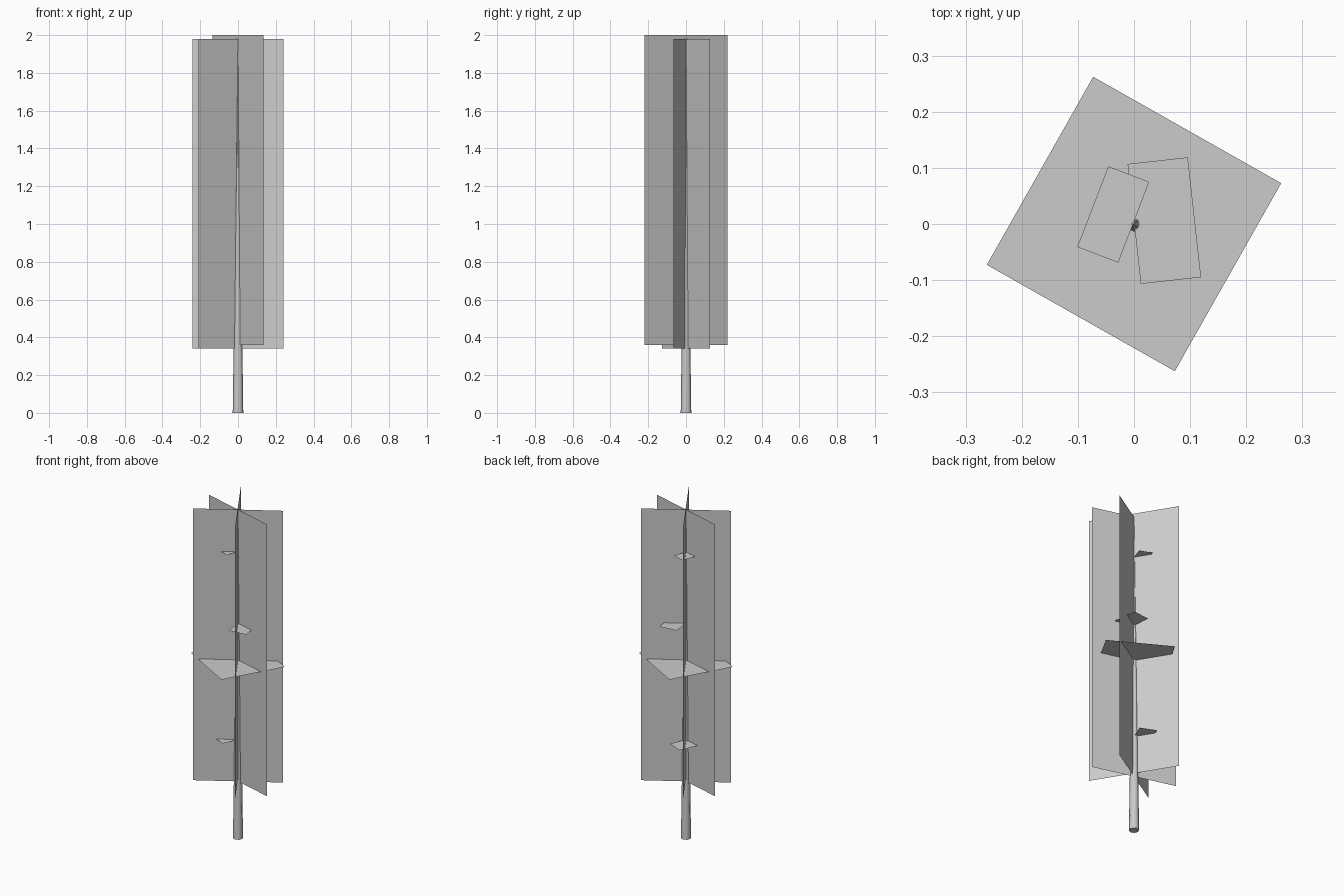
import bpy
import math
from mathutils import Vector

cube = bpy.data.objects.get("Cube")
if cube:
    bpy.data.objects.remove(cube, do_unlink=True)

grey = bpy.data.materials.new("plain grey")
grey.use_nodes = True
colour = (0.6, 0.6, 0.6, 1)
grey.diffuse_color = colour
grey.node_tree.nodes["Principled BSDF"].inputs["Base Color"].default_value = colour


def card(name, corners):
    """One flat quad."""
    mesh = bpy.data.meshes.new(name)
    mesh.from_pydata(corners, [], [range(len(corners))])
    mesh.materials.append(grey)
    obj = bpy.data.objects.new(name, mesh)
    bpy.context.collection.objects.link(obj)


def upright_card(name, x, y, bottom, top):
    """Vertical card through the trunk axis, ending at (x, y) and its opposite."""
    card(name, [(-x, -y, bottom), (x, y, bottom), (x, y, top), (-x, -y, top)])


def level_card(name, centre, z, width, length, degrees):
    """Horizontal card whose long side is turned from the x axis."""
    a = math.radians(degrees)
    along = Vector((math.cos(a), math.sin(a), 0)) * length / 2
    across = Vector((-math.sin(a), math.cos(a), 0)) * width / 2
    mid = Vector((*centre, z))
    card(name, [mid - along - across, mid + along - across,
                mid + along + across, mid - along + across])


# Crossed upright foliage cards
upright_card("foliage_card_a", 0.135, -0.22, 0.36, 2.0)
upright_card("foliage_card_b", 0.21, 0.128, 0.34, 1.98)
upright_card("foliage_card_c", 0.242, -0.067, 0.34, 1.98)

# Level branch cards, lowest first
level_card("branch_card_low", (-0.045, 0.022), 0.592, 0.10, 0.20, 67)
level_card("branch_card_wide", (0, 0), 1.073, 0.385, 0.385, 60.5)
level_card("branch_card_middle", (0.054, 0.006), 1.294, 0.108, 0.215, 96.3)
level_card("branch_card_high", (-0.037, 0.017), 1.725, 0.078, 0.154, 69)

# Tapering trunk
bpy.ops.mesh.primitive_cone_add(vertices=8, radius1=0.028, radius2=0.001,
                                depth=1.96, location=(0, 0, 0.98))
trunk = bpy.context.object
trunk.name = "trunk"
trunk.data.materials.append(grey)
bpy.ops.object.shade_smooth_by_angle(angle=math.radians(50))
